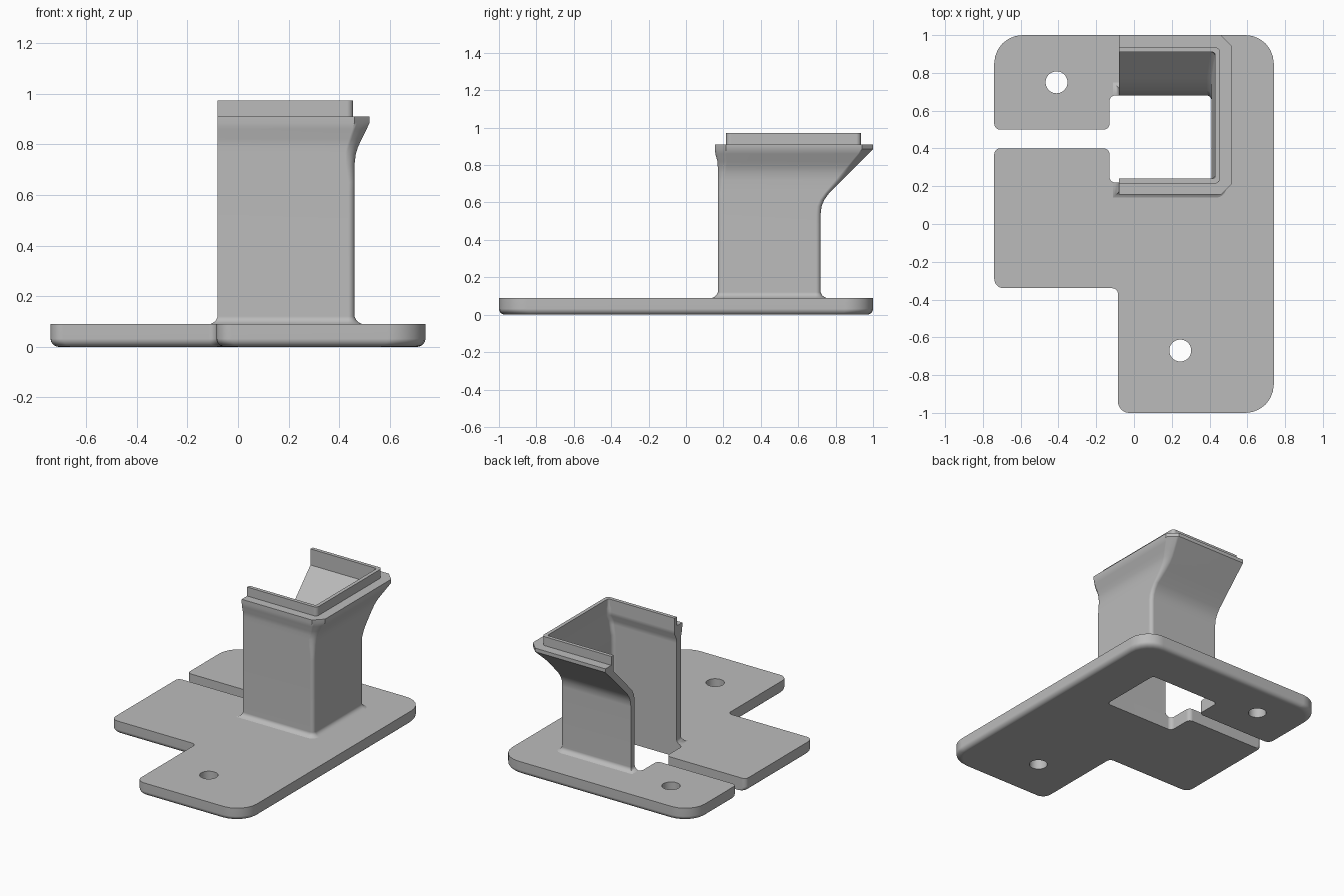
import bpy, bmesh, math
from mathutils import Vector

if "Cube" in bpy.data.objects:
    bpy.data.objects.remove(bpy.data.objects["Cube"], do_unlink=True)

# Single material
grey = bpy.data.materials.new("plain grey")
grey.use_nodes = True
COLOUR = (0.5, 0.5, 0.5, 1)
grey.diffuse_color = COLOUR
grey.node_tree.nodes["Principled BSDF"].inputs["Base Color"].default_value = COLOUR


def make_object(name, bm):
    bmesh.ops.recalc_face_normals(bm, faces=bm.faces)
    mesh = bpy.data.meshes.new(name)
    bm.to_mesh(mesh)
    bm.free()
    mesh.materials.append(grey)
    obj = bpy.data.objects.new(name, mesh)
    bpy.context.collection.objects.link(obj)
    return obj


def finish(obj):
    bpy.ops.object.select_all(action='DESELECT')
    obj.select_set(True)
    bpy.context.view_layer.objects.active = obj
    bpy.ops.object.shade_smooth_by_angle(angle=math.radians(35))
    weighted = obj.modifiers.new("weighted_normals", 'WEIGHTED_NORMAL')
    weighted.keep_sharp = True


def corner(prev, here, after, r, steps=6):
    """Points of a rounded right-angled corner."""
    u = (prev - here).normalized() * r
    v = (after - here).normalized() * r
    out = []
    for k in range(steps + 1):
        a = math.pi / 2 * k / steps
        out.append(here + u * (1 - math.sin(a)) + v * (1 - math.cos(a)))
    return out


# Base plate outline: x, y, radius, inward x, inward y
OUTLINE = [
    (-.74, -.34, .05, 1, 1), (-.085, -.34, .03, 1, 1), (-.085, -1, .06, 1, 1),
    (.74, -1, .15, -1, 1), (.74, 1, .15, -1, -1), (-.74, 1, .15, 1, -1),
    (-.74, .5, .03, 1, 0), (-.13, .5, .03, 0, 0), (-.13, .68, .03, 0, 0),
    (.41, .68, .025, 0, 0), (.41, .22, .025, 0, 0), (-.13, .22, .03, 0, 0),
    (-.13, .4, .03, 0, 0), (-.74, .4, .03, 1, 0),
]


def plate_ring(bm, z, inset):
    pts = [Vector((x + dx * inset, y + dy * inset, z)) for x, y, r, dx, dy in OUTLINE]
    ring = []
    for i, p in enumerate(pts):
        ring += corner(pts[i - 1], p, pts[(i + 1) % len(pts)], OUTLINE[i][2])
    return [bm.verts.new(p) for p in ring]


# Plate with a rounded lower rim
bm = bmesh.new()
RIM = .032
rings = []
for k in range(6):
    a = math.pi / 2 * k / 5
    rings.append(plate_ring(bm, RIM * (1 - math.cos(a)), RIM * (1 - math.sin(a))))
rings.append(plate_ring(bm, .09, 0))
for lo, hi in zip(rings, rings[1:]):
    for i in range(len(lo)):
        j = (i + 1) % len(lo)
        bm.faces.new((lo[i], lo[j], hi[j], hi[i]))
bm.faces.new(rings[0])
bm.faces.new(rings[-1])
plate = make_object("base_plate", bm)

# Screw holes
for x, y in ((-.41, .75), (.245, -.67)):
    bpy.ops.mesh.primitive_cylinder_add(vertices=40, radius=.058, depth=.4, location=(x, y, .05))
    cutter = bpy.context.object
    cutter.name = "hole_cutter"
    cutter.hide_render = True
    cut = plate.modifiers.new("screw_hole", 'BOOLEAN')
    cut.operation = 'DIFFERENCE'
    cut.solver = 'EXACT'
    cut.object = cutter
    bpy.context.view_layer.objects.active = plate
    bpy.ops.object.modifier_apply(modifier=cut.name)
    bpy.data.objects.remove(cutter, do_unlink=True)
finish(plate)


def sample(profile, z):
    """Linear value of a (z, value) profile."""
    if z <= profile[0][0]:
        return profile[0][1]
    for (z0, a), (z1, b) in zip(profile, profile[1:]):
        if z <= z1:
            return a + (b - a) * (z - z0) / (z1 - z0)
    return profile[-1][1]


# Duct wall profiles by height
LEVELS = [.09, .096, .105, .12, .54, .58, .615, .65, .72, .76, .79, .82, .86, .885, .91]
FOOT = [(.09, .03), (.096, .017), (.105, .007), (.12, 0)]
LEFT = -.08
OUT_FRONT = [(.79, .17), (.82, .168), (.86, .157), (.885, .155)]
OUT_SIDE = [(.72, .46), (.76, .465), (.79, .474), (.885, .52)]
OUT_BACK = [(.54, .72), (.58, .725), (.615, .74), (.65, .765), (.885, 1)]
IN_FRONT = [(.82, .22), (.86, .24)]
IN_SIDE = [(.72, .41), (.86, .43)]
IN_BACK = [(.58, .68), (.615, .688), (.65, .707), (.86, .91)]
RADIUS = [(.65, .025), (.885, .06)]
ROUNDNESS = [(.72, 1), (.885, 0)]


def duct_ring(bm, z, left, front, side, back, r, roundness=1):
    pts = [Vector(p) for p in ((left, front, z), (side, front, z), (side, back, z), (left, back, z))]
    ring = [pts[0]]
    for i in (1, 2):
        arc = corner(pts[i - 1], pts[i], pts[i + 1], r)
        n = len(arc) - 1
        ring += [arc[0].lerp(arc[-1], k / n).lerp(p, roundness) for k, p in enumerate(arc)]
    ring.append(pts[3])
    return [bm.verts.new(p) for p in ring]


# Flared duct, open on its right-hand side
bm = bmesh.new()
outer, inner = [], []
for z in LEVELS:
    f = sample(FOOT, z)
    outer.append(duct_ring(bm, z, LEFT - f, sample(OUT_FRONT, z) - f, sample(OUT_SIDE, z) + f,
                           sample(OUT_BACK, z) + f, sample(RADIUS, z) + f, sample(ROUNDNESS, z)))
    inner.append(duct_ring(bm, z, LEFT - f, sample(IN_FRONT, z), sample(IN_SIDE, z),
                           sample(IN_BACK, z), .025))
# Raised lip on the flange
for z_out, z_in in ((.91, .93), (.972, .972)):
    outer.append(duct_ring(bm, z_out, LEFT, .215, .455, .935, .025))
    inner.append(duct_ring(bm, z_in, LEFT, .24, .43, .91, .015))

for shell in (outer, inner):
    for lo, hi in zip(shell, shell[1:]):
        for i in range(len(lo) - 1):
            bm.faces.new((lo[i], lo[i + 1], hi[i + 1], hi[i]))
for k in range(len(outer) - 1):
    for end in (0, -1):
        bm.faces.new((outer[k][end], outer[k + 1][end], inner[k + 1][end], inner[k][end]))
for k in (0, -1):
    for i in range(len(outer[k]) - 1):
        bm.faces.new((outer[k][i], outer[k][i + 1], inner[k][i + 1], inner[k][i]))
finish(make_object("flared_duct", bm))
